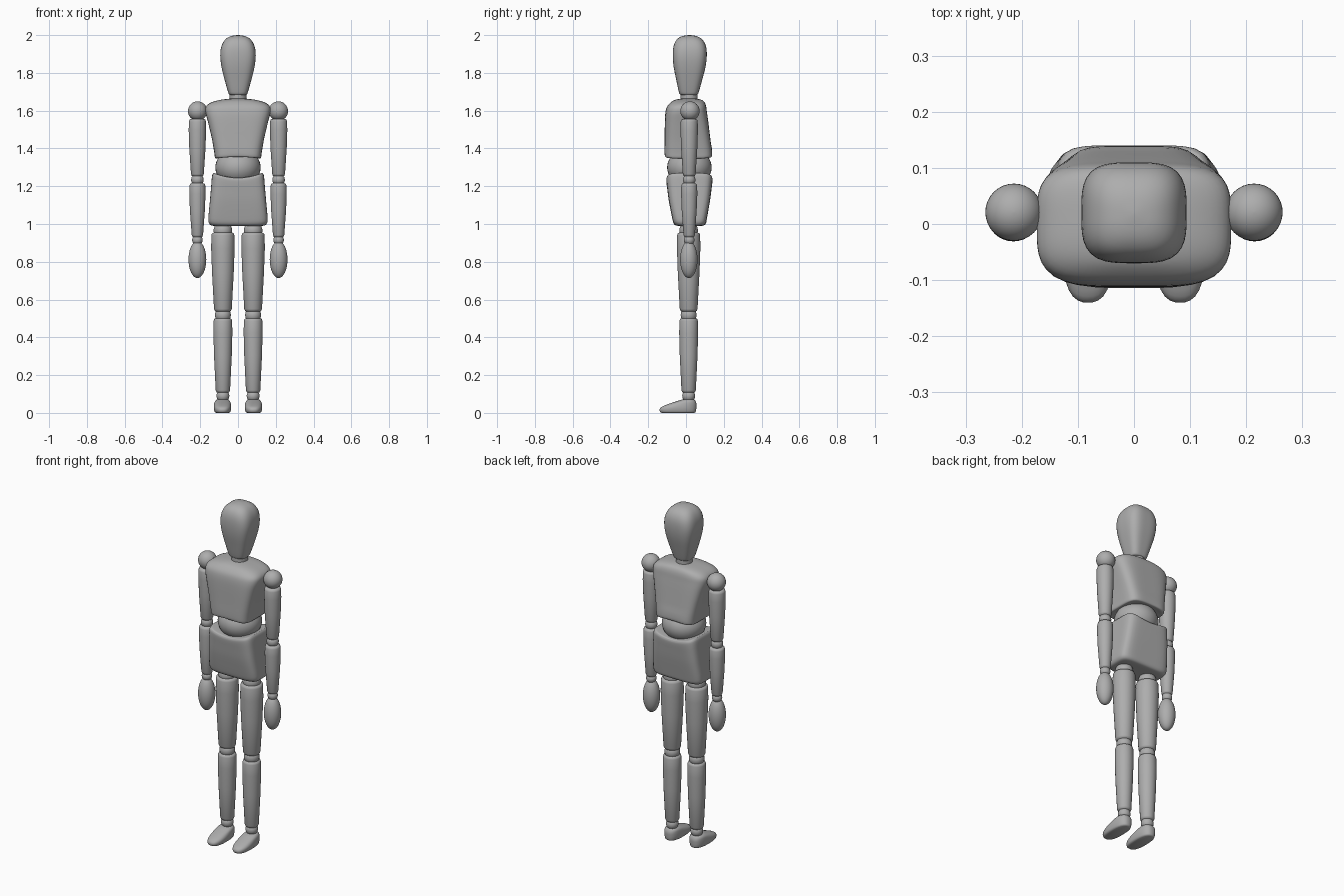
import bpy, bmesh, math

CY = 0.018  # depth of the body axis
grey = bpy.data.materials.new("wood grey")
grey.diffuse_color = (0.42, 0.42, 0.42, 1)


def spline(pts, steps):
    """Catmull-Rom resampling of a list of tuples."""
    out = []
    for i in range(len(pts) - 1):
        a, b = pts[max(i - 1, 0)], pts[i]
        c, d = pts[i + 1], pts[min(i + 2, len(pts) - 1)]
        for k in range(steps):
            t = k / steps
            out.append(tuple(0.5 * (2 * q + (r - p) * t + (2 * p - 5 * q + 4 * r - s) * t * t
                                    + (3 * q - p - 3 * r + s) * t ** 3)
                             for p, q, r, s in zip(a, b, c, d)))
    out.append(pts[-1])
    return out


def loft(name, rings, x=0, seg=48, steps=3, bend=None, angle=50):
    """Skin superellipse rings (z, half width, y centre, half depth, exponent)."""
    bm = bmesh.new()
    loops = []
    for z, hx, yc, hy, n in (spline(rings, steps) if steps > 1 else rings):
        loop = []
        for i in range(seg):
            a = 2 * math.pi * i / seg
            c, s = math.cos(a), math.sin(a)
            r = (abs(c) ** n + abs(s) ** n) ** (-1 / n)
            dz = bend(hx * r * c, z) if bend else 0
            loop.append(bm.verts.new((x + hx * r * c, yc + hy * r * s, z + dz)))
        loops.append(loop)
    for lo, hi in zip(loops, loops[1:]):
        for i in range(seg):
            j = (i + 1) % seg
            bm.faces.new((lo[i], lo[j], hi[j], hi[i]))
    bm.faces.new(loops[0])
    bm.faces.new(loops[-1])
    bmesh.ops.recalc_face_normals(bm, faces=bm.faces)
    me = bpy.data.meshes.new(name)
    bm.to_mesh(me)
    bm.free()
    me.materials.append(grey)
    ob = bpy.data.objects.new(name, me)
    bpy.context.collection.objects.link(ob)
    bpy.context.view_layer.objects.active = ob
    bpy.ops.object.select_all(action='DESELECT')
    ob.select_set(True)
    bpy.ops.object.shade_smooth_by_angle(angle=math.radians(angle))
    return ob


def ball(name, x, y, z, rx, ry, rz):
    rings = []
    for i in range(21):
        a = math.pi * (i + 0.02 if i == 0 else i - 0.02 if i == 20 else i) / 20
        rings.append((z - rz * math.cos(a), rx * math.sin(a), y, ry * math.sin(a), 2))
    return loft(name, rings, x, 32, 1)


def limb(name, x, y, z0, r0, z1, r1):
    """Tapered round limb with softened ends; z0 bottom, z1 top."""
    b = 0.015
    prof = [(z0, r0 - b), (z0 + 0.3 * b, r0 - 0.3 * b), (z0 + b, r0)]
    rm = (r0 + r1) / 2 + 0.003
    prof += [((z0 + z1) / 2, rm), (z0 + 0.8 * (z1 - z0), r1)]
    prof += [(z1 - b, r1 - 0.001), (z1 - 0.3 * b, r1 - 0.3 * b), (z1, r1 - b)]
    return loft(name, [(z, r, y, r, 2) for z, r in prof], x, 32, 1)


# Head: rounded square section, tapering to the chin
loft("head", [
    (1.682, 0.030, 0.015, 0.030, 3), (1.686, 0.046, 0.015, 0.046, 3),
    (1.70, 0.053, 0.015, 0.053, 3.2), (1.76, 0.070, 0.017, 0.068, 3.4),
    (1.83, 0.087, 0.019, 0.084, 3.4), (1.89, 0.094, 0.020, 0.090, 3.4),
    (1.94, 0.088, 0.020, 0.086, 3.2), (1.975, 0.069, 0.019, 0.069, 3),
    (1.994, 0.040, 0.018, 0.040, 2.6), (2.0, 0.004, 0.018, 0.004, 2)])
loft("neck", [(1.63, 0.045, 0.016, 0.045, 2), (1.69, 0.045, 0.016, 0.045, 2)], steps=1)

# Chest, with a slightly arched lower edge
loft("chest", [
    (1.347, 0.090, 0.013, 0.100, 5), (1.345, 0.112, 0.013, 0.117, 5),
    (1.352, 0.122, 0.013, 0.125, 5), (1.38, 0.126, 0.012, 0.126, 5),
    (1.45, 0.138, 0.008, 0.121, 5), (1.54, 0.159, 0.003, 0.115, 4.5),
    (1.59, 0.172, 0.001, 0.110, 4), (1.62, 0.170, 0.003, 0.104, 3.8),
    (1.641, 0.147, 0.008, 0.092, 3.5), (1.655, 0.105, 0.012, 0.075, 3),
    (1.663, 0.050, 0.014, 0.045, 2.5), (1.664, 0.01, 0.014, 0.01, 2)],
    seg=64, bend=lambda x, z: 0.01 * (1 - (x / 0.126) ** 2) if z < 1.4 else 0)
ball("belly", 0, CY, 1.30, 0.12, 0.118, 0.10)

# Pelvis, with a top edge dipping in the middle
loft("pelvis", [
    (0.990, 0.115, 0.020, 0.050, 5), (0.992, 0.140, 0.020, 0.073, 5),
    (1.003, 0.153, 0.020, 0.085, 5.5), (1.03, 0.157, 0.019, 0.092, 6),
    (1.12, 0.149, 0.018, 0.108, 6.5), (1.20, 0.142, 0.018, 0.117, 6.5),
    (1.25, 0.138, 0.018, 0.122, 6), (1.268, 0.132, 0.018, 0.120, 6),
    (1.275, 0.120, 0.018, 0.110, 5.5), (1.275, 0.05, 0.018, 0.05, 5)],
    seg=64, bend=lambda x, z: -0.03 * (1 - (x / 0.138) ** 2) * max(0, (z - 1.1) / 0.175))

for side, s in (("left", 1), ("right", -1)):
    # Arms
    ax, ay = 0.215 * s, 0.017
    ball(side + "_shoulder", 0.214 * s, 0.021, 1.598, 0.051, 0.051, 0.051)
    limb(side + "_upper_arm", ax, ay, 1.25, 0.034, 1.557, 0.046)
    ball(side + "_elbow", ax, ay, 1.234, 0.033, 0.033, 0.033)
    limb(side + "_forearm", ax, ay, 0.927, 0.030, 1.217, 0.043)
    ball(side + "_wrist", ax, ay, 0.915, 0.028, 0.028, 0.028)
    ball(side + "_hand", ax, ay - 0.002, 0.812, 0.047, 0.046, 0.098)
    # Legs
    lx, ly = 0.08 * s, 0.014
    ball(side + "_hip", lx, ly, 0.965, 0.049, 0.049, 0.05)
    limb(side + "_thigh", lx, ly, 0.535, 0.047, 0.955, 0.062)
    ball(side + "_knee", lx, ly, 0.518, 0.042, 0.042, 0.042)
    limb(side + "_shin", lx, ly, 0.105, 0.038, 0.502, 0.050)
    ball(side + "_ankle", lx, ly, 0.09, 0.034, 0.034, 0.034)
    loft(side + "_foot", [
        (0.0, 0.034, -0.043, 0.086, 2.6), (0.005, 0.041, -0.043, 0.094, 2.6),
        (0.018, 0.045, -0.043, 0.097, 2.6), (0.032, 0.046, -0.037, 0.092, 2.6),
        (0.048, 0.044, -0.018, 0.073, 2.5), (0.061, 0.040, 0.000, 0.051, 2.3),
        (0.070, 0.030, 0.010, 0.033, 2), (0.073, 0.008, 0.013, 0.008, 2)], 0.082 * s, 32)
